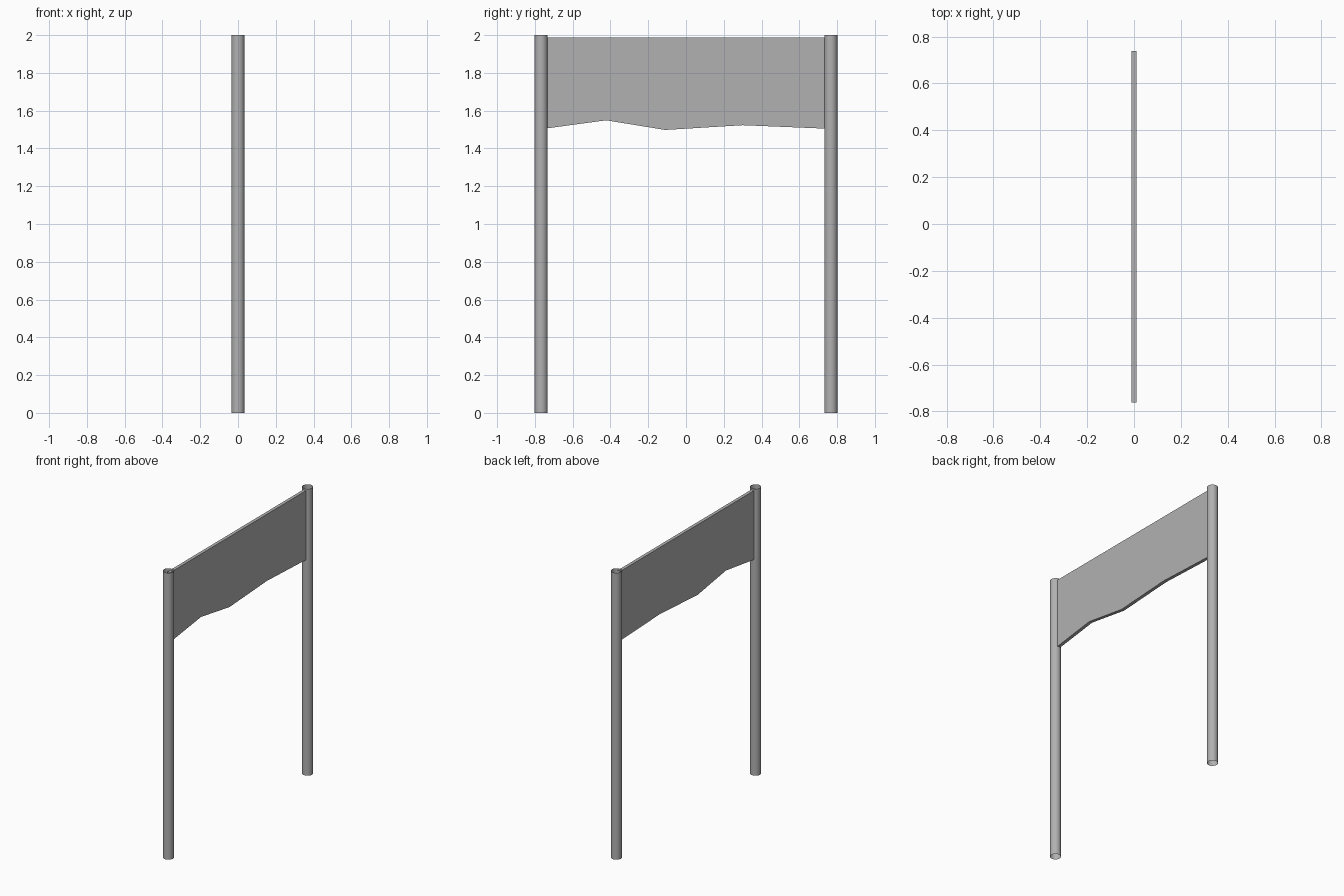
import bpy
import bmesh

if "Cube" in bpy.data.objects:
    bpy.data.objects.remove(bpy.data.objects["Cube"])

# Dark grey shared by all parts
grey = bpy.data.materials.new("dark_grey")
grey.diffuse_color = (0.44, 0.44, 0.44, 1)
grey.use_nodes = True
grey.node_tree.nodes["Principled BSDF"].inputs["Base Color"].default_value = grey.diffuse_color

# Two open-ended tubular posts
def post(name, y):
    bpy.ops.mesh.primitive_cylinder_add(vertices=16, radius=0.035, depth=2,
                                        end_fill_type='NOTHING', location=(0, y, 1))
    ob = bpy.context.object
    ob.name = name
    ob.data.materials.append(grey)
    bpy.ops.object.shade_smooth_by_angle()

post("left_post", -0.767)
post("right_post", 0.767)

# Banner: straight top, wavy bottom edge, extruded along x
half = 0.0115
top = 1.988
bottom_edge = [(-0.761, 1.503), (-0.423, 1.549), (-0.11, 1.498),
               (0.3, 1.523), (0.738, 1.505)]
bm = bmesh.new()
profile = bottom_edge + [(y, top) for y, z in reversed(bottom_edge)]
face = bm.faces.new([bm.verts.new((-half, y, z)) for y, z in profile])
ext = bmesh.ops.extrude_face_region(bm, geom=[face])
bmesh.ops.translate(bm, vec=(2 * half, 0, 0),
                    verts=[v for v in ext["geom"] if isinstance(v, bmesh.types.BMVert)])
bmesh.ops.recalc_face_normals(bm, faces=bm.faces)
mesh = bpy.data.meshes.new("banner")
bm.to_mesh(mesh)
bm.free()
mesh.materials.append(grey)
bpy.context.collection.objects.link(bpy.data.objects.new("banner", mesh))
